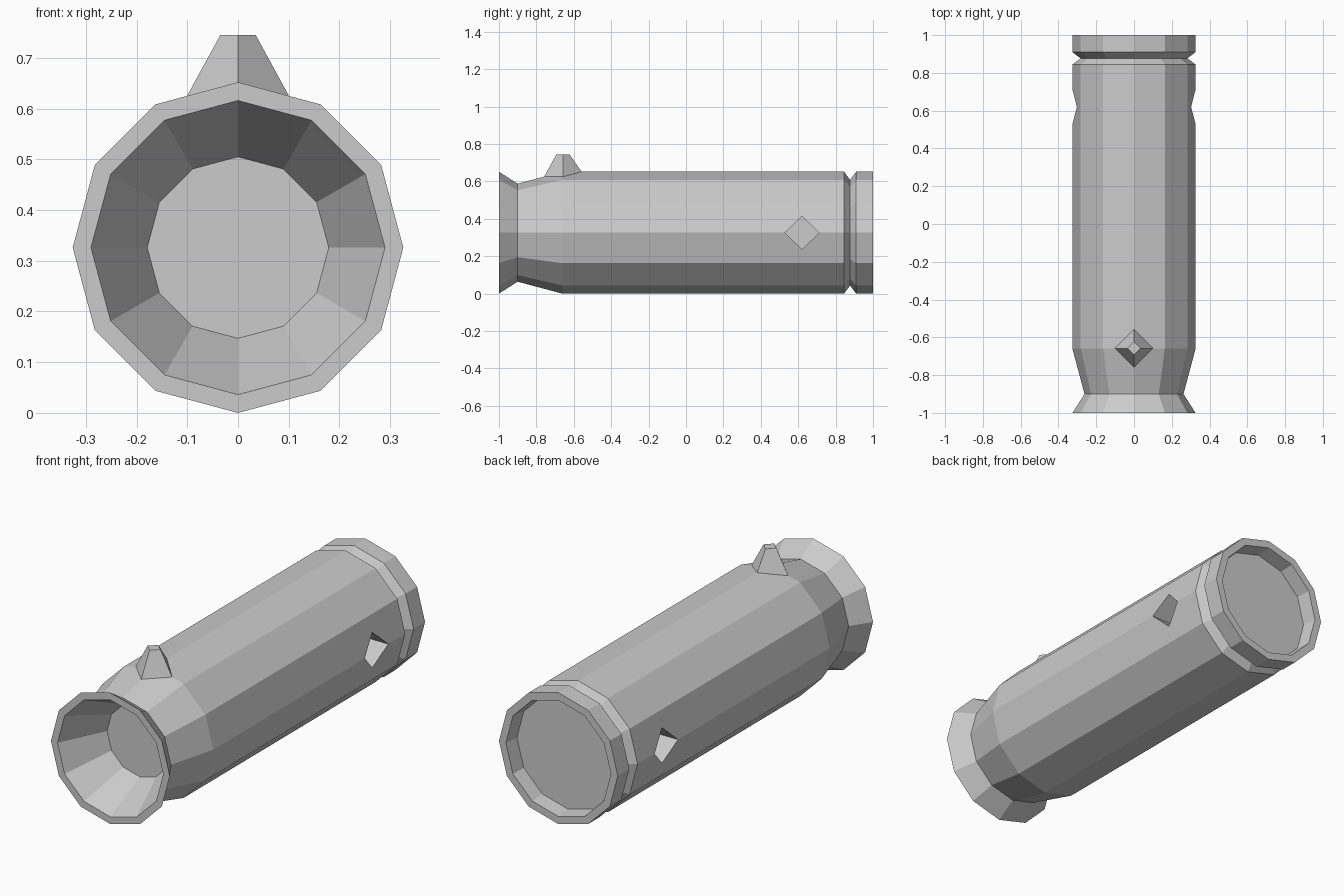
import bpy, bmesh, math
from mathutils import Vector

old = bpy.data.objects.get("Cube")
if old:
    bpy.data.objects.remove(old, do_unlink=True)

SIDES, R = 12, 0.326

grey = bpy.data.materials.new("plain grey")
grey.use_nodes = True
colour = (0.6, 0.6, 0.6, 1)
grey.diffuse_color = colour
grey.node_tree.nodes["Principled BSDF"].inputs["Base Color"].default_value = colour


def loft(name, rings):
    """Skin a list of equal-length point rings and cap both ends."""
    bm = bmesh.new()
    loops = [[bm.verts.new(p) for p in ring] for ring in rings]
    for a, b in zip(loops, loops[1:]):
        for i in range(len(a)):
            j = (i + 1) % len(a)
            bm.faces.new((a[i], a[j], b[j], b[i]))
    bm.faces.new(loops[0])
    bm.faces.new(loops[-1])
    bmesh.ops.recalc_face_normals(bm, faces=bm.faces)
    mesh = bpy.data.meshes.new(name)
    bm.to_mesh(mesh)
    bm.free()
    mesh.materials.append(grey)
    obj = bpy.data.objects.new(name, mesh)
    bpy.context.collection.objects.link(obj)
    return obj


def ring(y, r):
    angles = [math.tau * i / SIDES for i in range(SIDES)]
    return [Vector((r * math.cos(a), y, R + r * math.sin(a))) for a in angles]


# Tube: funnel mouth, flared lip, neck, barrel, groove, recessed end cap
profile = [(-0.77, 0.179), (-1, 0.29), (-1, R), (-0.9, 0.262), (-0.66, R),
           (0.845, R), (0.877, 0.283), (0.91, R), (1, R), (1, 0.288), (0.925, 0.28)]
tube = loft("tube", [ring(y, r) for y, r in profile])

# Diamond-shaped pockets in both sides
for side, label in ((1, "left"), (-1, "right")):
    def diamond(x):
        return [(side * x, 0.62 + 0.092 * c, R + 0.088 * s)
                for c, s in ((1, 0), (0, 1), (-1, 0), (0, -1))]
    cutter = loft(label + "_pocket_cutter", [diamond(0.19), diamond(0.4)])
    cutter.hide_render = True
    cutter.hide_set(True)
    cut = tube.modifiers.new(label + "_pocket", "BOOLEAN")
    cut.operation = "DIFFERENCE"
    cut.solver = "EXACT"
    cut.object = cutter

# Bake the pockets and drop the cutters
bpy.context.view_layer.update()
baked = bpy.data.meshes.new_from_object(
    tube.evaluated_get(bpy.context.evaluated_depsgraph_get()))
tube.modifiers.clear()
tube.data = baked
for label in ("left", "right"):
    bpy.data.objects.remove(bpy.data.objects[label + "_pocket_cutter"], do_unlink=True)

# Tapered sight post, its base following the tube surface
corners = ((0.1, 0, 0.626), (0, 0.1, 0.652), (-0.1, 0, 0.626), (0, -0.1, 0.626))
foot = [(x, y - 0.658, 0.58) for x, y, z in corners]
base = [(x, y - 0.658, z) for x, y, z in corners]
top = [(x * 0.35, y * 0.35 - 0.658, 0.745) for x, y, z in corners]
loft("sight_post", [foot, base, top])
